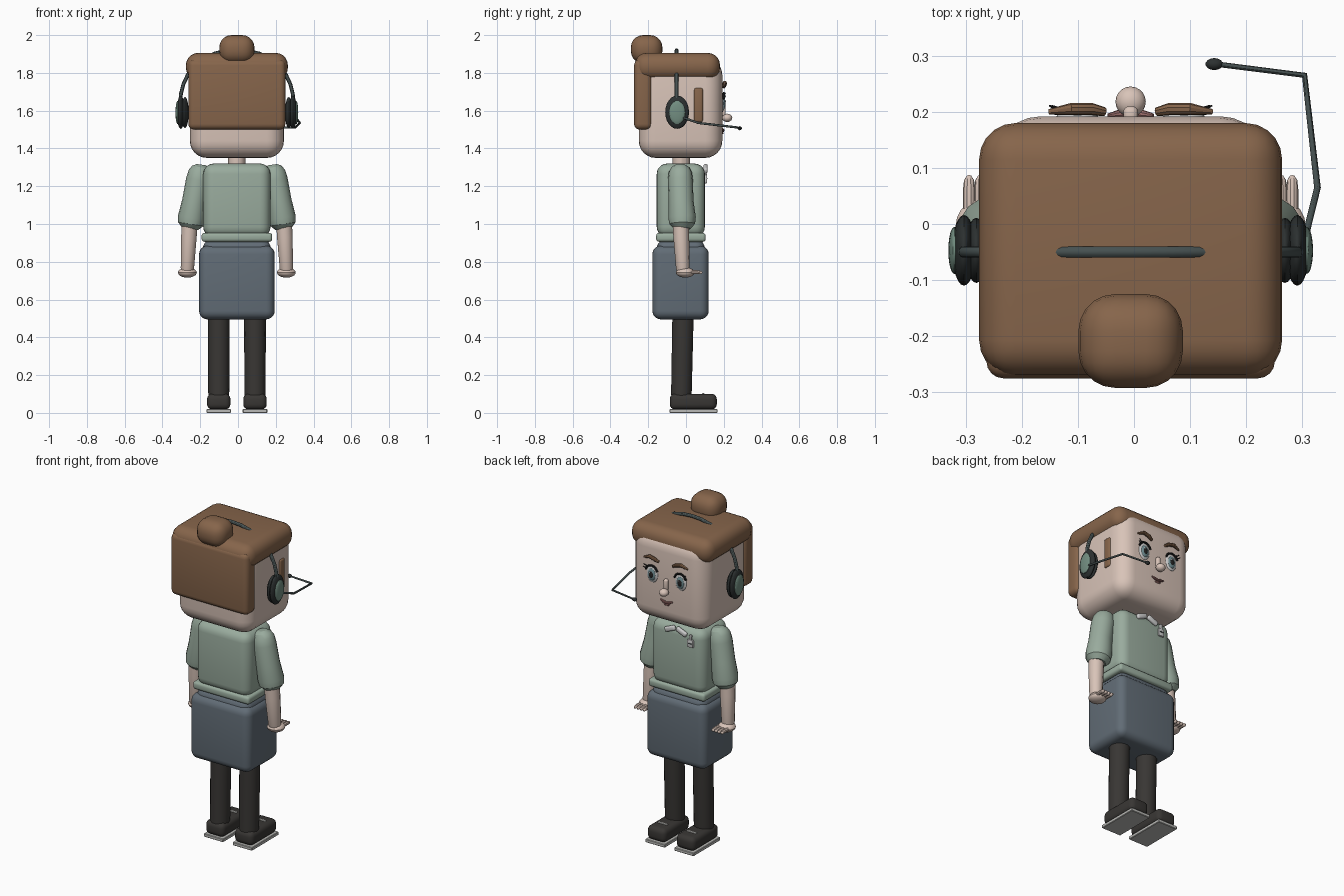
import bpy
from math import sin, cos, pi

if "Cube" in bpy.data.objects:
    bpy.data.objects.remove(bpy.data.objects["Cube"])

CX = -0.006  # the body is centred slightly left because of the microphone boom
COLORS = {
    "hair": (.24, .13, .07), "skin": (.69, .55, .48), "green": (.32, .41, .34),
    "skirt": (.12, .15, .18), "legging": (.04, .037, .034), "sole": (.5, .5, .48),
    "metal": (.06, .08, .08), "pad": (.025, .03, .03), "cup": (.17, .27, .22),
    "white": (.75, .75, .73), "iris": (.15, .25, .27), "black": (.015, .015, .015),
    "lip": (.32, .15, .14),
}
MATS = {}
for key, c in COLORS.items():
    MATS[key] = bpy.data.materials.new(key)
    MATS[key].diffuse_color = (*c, 1)


def finish(ob, name, mat):
    ob.name = name
    ob.data.materials.clear()
    ob.data.materials.append(MATS[mat])
    bpy.ops.object.shade_smooth_by_angle()
    return ob


def box(name, mat, x, y, z, r, seg=4, rot=(0, 0, 0)):
    """Rounded box from (min, max) ranges; x is relative to the body centre."""
    loc = (CX + sum(x) / 2, sum(y) / 2, sum(z) / 2)
    bpy.ops.mesh.primitive_cube_add(size=1, location=loc, rotation=rot)
    ob = bpy.context.object
    ob.scale = (x[1] - x[0], y[1] - y[0], z[1] - z[0])
    bpy.ops.object.transform_apply(location=False, rotation=False, scale=True)
    m = ob.modifiers.new("round", "BEVEL")
    m.width, m.segments, m.limit_method = r, seg, 'NONE'
    bpy.ops.object.modifier_apply(modifier=m.name)
    return finish(ob, name, mat)


def ball(name, mat, loc, rad, seg=20):
    bpy.ops.mesh.primitive_uv_sphere_add(segments=seg, ring_count=seg // 2, radius=1,
                                         location=(CX + loc[0], loc[1], loc[2]))
    ob = bpy.context.object
    ob.scale = rad
    bpy.ops.object.transform_apply(location=False, rotation=False, scale=True)
    return finish(ob, name, mat)


def tube(name, mat, pts, res=4):
    """Swept round tube through points (x, y, z, radius)."""
    cu = bpy.data.curves.new(name, 'CURVE')
    cu.dimensions, cu.bevel_depth, cu.bevel_resolution = '3D', 1, res
    cu.use_fill_caps = True
    sp = cu.splines.new('POLY')
    sp.points.add(len(pts) - 1)
    for p, (x, y, z, r) in zip(sp.points, pts):
        p.co, p.radius = (CX + x, y, z, 1), r
    ob = bpy.data.objects.new(name, cu)
    bpy.context.collection.objects.link(ob)
    bpy.ops.object.select_all(action='DESELECT')
    ob.select_set(True)
    bpy.context.view_layer.objects.active = ob
    bpy.ops.object.convert(target='MESH')
    return finish(bpy.context.object, name, mat)


# head and hair
box("head", "skin", (-.249, .249), (-.25, .192), (1.35, 1.88), .09, 6)
box("hair_top", "hair", (-.27, .27), (-.272, .18), (1.762, 1.906), .065, 5)
box("hair_back", "hair", (-.257, .257), (-.275, -.18), (1.5, 1.87), .03)
box("hair_bun", "hair", (-.093, .093), (-.292, -.125), (1.85, 2.0), .065, 5)
box("hair_sideburn", "hair", (.235, .257), (.043, .09), (1.54, 1.72), .01, 3)

# headset band over the hair
band = [(.3, 1.64), (.296, 1.69), (.283, 1.74), (.26, 1.79), (.2, 1.86),
        (.12, 1.902), (.06, 1.916)]
arc = band + [(0, 1.92)] + [(-x, z) for x, z in reversed(band)]
tube("headset_band", "metal", [(x, -.05, z, .01) for x, z in arc])

# ear cups
for s, side in ((1, "right"), (-1, "left")):
    ball("ear_cushion_" + side, "pad", (s * .275, -.047, 1.59), (.02, .058, .082), 24)
    ball("ear_shell_" + side, "pad", (s * .297, -.047, 1.592), (.021, .063, .088), 24)
    ball("ear_cap_" + side, "cup", (s * .314, -.047, 1.59), (.011, .042, .062), 24)

# microphone
tube("mic_boom", "metal", [(.312, -.02, 1.565, .006), (.333, .065, 1.535, .006),
                           (.31, .265, 1.512, .006), (.16, .284, 1.507, .005)])
ball("mic_tip", "pad", (.149, .285, 1.507), (.016, .011, .011), 14)

# eyes, lashes and brows
for s, side in ((1, "right"), (-1, "left")):
    ex = s * .095
    ball("eye_" + side, "white", (ex, .19, 1.64), (.038, .012, .052))
    ball("iris_" + side, "iris", (ex, .197, 1.638), (.025, .01, .036))
    ball("pupil_" + side, "black", (ex, .203, 1.638), (.014, .007, .021))
    ball("eye_glint_" + side, "white", (ex + .008, .209, 1.65), (.005, .003, .006), 10)
    lash = [(ex + s * .042 * cos(a), .2, 1.643 + .05 * sin(a), .006)
            for a in [pi * k / 8 for k in range(1, 8)]]
    tube("lash_line_" + side, "black", lash, 2)
    for k, (dx, dz) in enumerate(((.05, .03), (.046, .045))):
        tube(f"lash_{side}_{k}", "black",
             [(ex + s * (dx - .018), .203, 1.64 + dz, .004),
              (ex + s * dx, .211, 1.65 + dz, .0015)], 2)
    tube("brow_" + side, "hair", [(s * .047, .2, 1.725, .008), (s * .07, .205, 1.738, .011),
                                  (s * .105, .205, 1.747, .011), (s * .145, .2, 1.732, .005)], 3)

# nose and mouth
box("nose_bridge", "skin", (-.013, .013), (.18, .21), (1.57, 1.635), .01, 3)
ball("nose_tip", "skin", (0, .218, 1.562), (.027, .027, .022))
tube("upper_lip", "lip", [(-.04, .193, 1.504, .004), (-.02, .196, 1.496, .008),
                          (0, .196, 1.493, .007), (.02, .196, 1.496, .008),
                          (.04, .193, 1.504, .004)], 3)
ball("lower_lip", "lip", (0, .192, 1.481), (.02, .008, .006), 14)

# neck and blouse
tube("neck", "skin", [(0, -.025, 1.28, .046), (0, -.025, 1.38, .046)])
box("blouse", "green", (-.178, .178), (-.155, .1), (.93, 1.32), .055, 5)
box("blouse_hem", "green", (-.187, .187), (-.158, .104), (.906, .953), .015, 3)

# collar and badge
for s, side in ((1, "right"), (-1, "left")):
    box("collar_" + side, "white", (s * .038 - .036, s * .038 + .036), (.093, .115),
        (1.278, 1.308), .01, 3, (0, s * .4, 0))
box("badge_clip", "white", (-.105, -.09), (.096, .112), (1.255, 1.29), .004, 2)
box("badge", "white", (-.117, -.078), (.098, .112), (1.215, 1.262), .005, 2)
box("badge_stripe", "metal", (-.11, -.085), (.11, .114), (1.237, 1.243), .001, 1)

# skirt
box("skirt_waist", "skirt", (-.18, .18), (-.155, .1), (.7, .92), .05, 5)
box("skirt", "skirt", (-.2, .2), (-.178, .12), (.495, .885), .045, 5)

for s, side in ((1, "right"), (-1, "left")):
    # arm
    tube("sleeve_" + side, "green", [
        (s * .188, -.03, 1.314, .025), (s * .19, -.03, 1.3, .048),
        (s * .195, -.03, 1.275, .061), (s * .203, -.03, 1.235, .066),
        (s * .224, -.026, 1.12, .066), (s * .239, -.021, 1.035, .073),
        (s * .244, -.02, 1.0, .068), (s * .248, -.02, .975, .044)], 6)
    tube("forearm_" + side, "skin", [(s * .25, -.027, 1.0, .043), (s * .254, -.025, .93, .042),
                                     (s * .262, -.017, .765, .036), (s * .263, -.015, .745, .03)], 5)
    # hand
    ball("palm_" + side, "skin", (s * .262, -.004, .743), (.05, .05, .027))
    for k in range(4):
        fx = s * (.228 + .02 * k)
        tube(f"finger_{side}_{k}", "skin", [(fx, .02, .745, .011), (fx, .06, .745, .011),
                                            (fx, .078, .743, .009), (fx, .086, .741, .004)], 3)
    # leg and shoe
    lx = s * .096
    tube("leg_" + side, "legging", [(lx, -.026, .09, .055), (lx, -.024, .12, .056),
                                    (lx, -.015, .56, .058)], 5)
    box("shoe_" + side, "legging", (lx - .062, lx + .062), (-.086, .163), (.018, .101), .028)
    box("shoe_strap_" + side, "sole", (lx - .032, lx + .032), (.085, .098), (.096, .104), .002, 1)
    box("shoe_sole_" + side, "sole", (lx - .065, lx + .065), (-.088, .166), (0, .02), .003, 1)

for m in bpy.data.materials:
    if m.users and not m.is_grease_pencil:
        m.use_nodes = True
        m.node_tree.nodes["Principled BSDF"].inputs["Base Color"].default_value = m.diffuse_color
